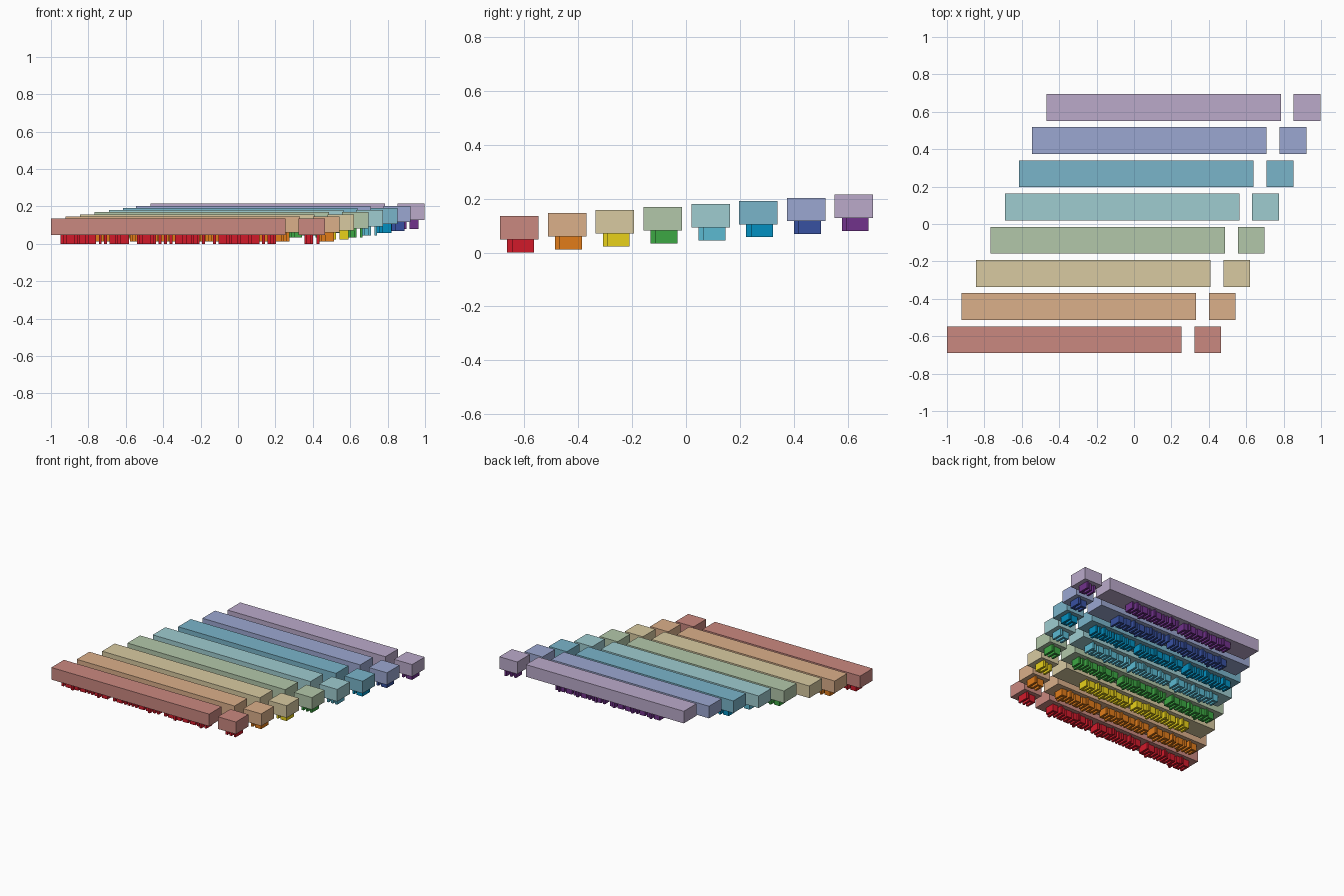
import bpy, bmesh, random
from mathutils import Matrix

if "Cube" in bpy.data.objects:
    bpy.data.objects.remove(bpy.data.objects["Cube"])

random.seed(4)

# name, slab colour, tread colour, length of the long tread, groups in the tread
ROWS = [
    ("red", "C9877F", "D0202E", 1.15, 3),
    ("orange", "DAAE89", "E07B20", 1.14, 3),
    ("yellow", "D7C9A0", "E8D020", 0.87, 2),
    ("green", "B1C6A8", "3FA645", 1.14, 3),
    ("aqua", "9DCBCF", "5CB8D0", 1.07, 3),
    ("teal", "79B3C9", "0A8FC0", 1.14, 3),
    ("blue", "9AA6D0", "3A52A0", 0.91, 2),
    ("purple", "B9A8C9", "70358A", 0.83, 2),
]
LONG_X = [-1.0, -0.922, -0.845, -0.768, -0.691, -0.614, -0.545, -0.469]
LONG_LEN, SHORT_LEN, GAP = 1.254, 0.143, 0.069
DEPTH, SLAB_H, TREAD_H = 0.143, 0.087, 0.048
RIB, PITCH = 0.015, 0.0285


def material(name, hex_colour):
    mat = bpy.data.materials.new(name)
    srgb = [int(hex_colour[i:i + 2], 16) / 255 for i in (0, 2, 4)]
    mat.diffuse_color = [c ** 2.2 for c in srgb] + [1]
    mat.use_nodes = True
    mat.node_tree.nodes["Principled BSDF"].inputs["Base Color"].default_value = mat.diffuse_color
    return mat


def make_object(name, boxes, mat):
    """One mesh object from a list of (min corner, max corner) boxes."""
    bm = bmesh.new()
    for lo, hi in boxes:
        size = [b - a for a, b in zip(lo, hi)]
        mid = [(a + b) / 2 for a, b in zip(lo, hi)]
        bmesh.ops.create_cube(bm, size=1, matrix=Matrix.Translation(mid) @ Matrix.Diagonal((*size, 1)))
    mesh = bpy.data.meshes.new(name)
    bm.to_mesh(mesh)
    bm.free()
    mesh.materials.append(mat)
    bpy.context.collection.objects.link(bpy.data.objects.new(name, mesh))


def tread_boxes(x0, x1, y, z, groups):
    """Meandering ribs across a span, broken into groups by wider gaps."""
    count = max(3, int((x1 - x0 - RIB) / PITCH) + 1)
    step = (x1 - x0 - RIB) / (count - 1)
    breaks = {round(count * g / groups) for g in range(1, groups)}
    boxes = []
    for i in range(count):
        if i in breaks:
            continue
        x = x0 + i * step
        lo, hi = y - 0.033, y + 0.037
        if i % 5 == 2:
            hi = y + 0.05
        elif i % 7 == 3:
            lo = y - 0.05
        boxes.append(((x, lo, z), (x + RIB, hi, z + TREAD_H + 0.002)))
        # link to the next rib, on alternating sides
        linked = i + 1 < count and i + 1 not in breaks and random.random() < 0.75
        if linked:
            ly = y - 0.033 if i % 2 else y + 0.037 - RIB
            boxes.append(((x + RIB, ly, z), (x + step, ly + RIB, z + TREAD_H + 0.002)))
    return boxes


for i, (name, pale, vivid, tread_len, groups) in enumerate(ROWS):
    y = -0.619 + i * 0.1775
    z = i * 0.0114
    zs = z + TREAD_H
    x0 = LONG_X[i]
    x1 = x0 + LONG_LEN
    xs = x1 + GAP
    slab_mat = material(name + "_slab", pale)
    tread_mat = material(name + "_tread", vivid)

    # long slab and square end block
    for part, a, b in (("long_slab", x0, x1), ("end_block", xs, xs + SHORT_LEN)):
        make_object(f"{name}_{part}",
                    [((a, y - DEPTH / 2, zs), (b, y + DEPTH / 2, zs + SLAB_H))], slab_mat)

    # raised treads underneath
    mid = (x0 + x1) / 2
    make_object(name + "_long_tread",
                tread_boxes(mid - tread_len / 2, mid + tread_len / 2, y + 0.005, z, groups), tread_mat)
    mid = xs + SHORT_LEN / 2
    make_object(name + "_end_tread",
                tread_boxes(mid - 0.04, mid + 0.04, y + 0.005, z, 1), tread_mat)
